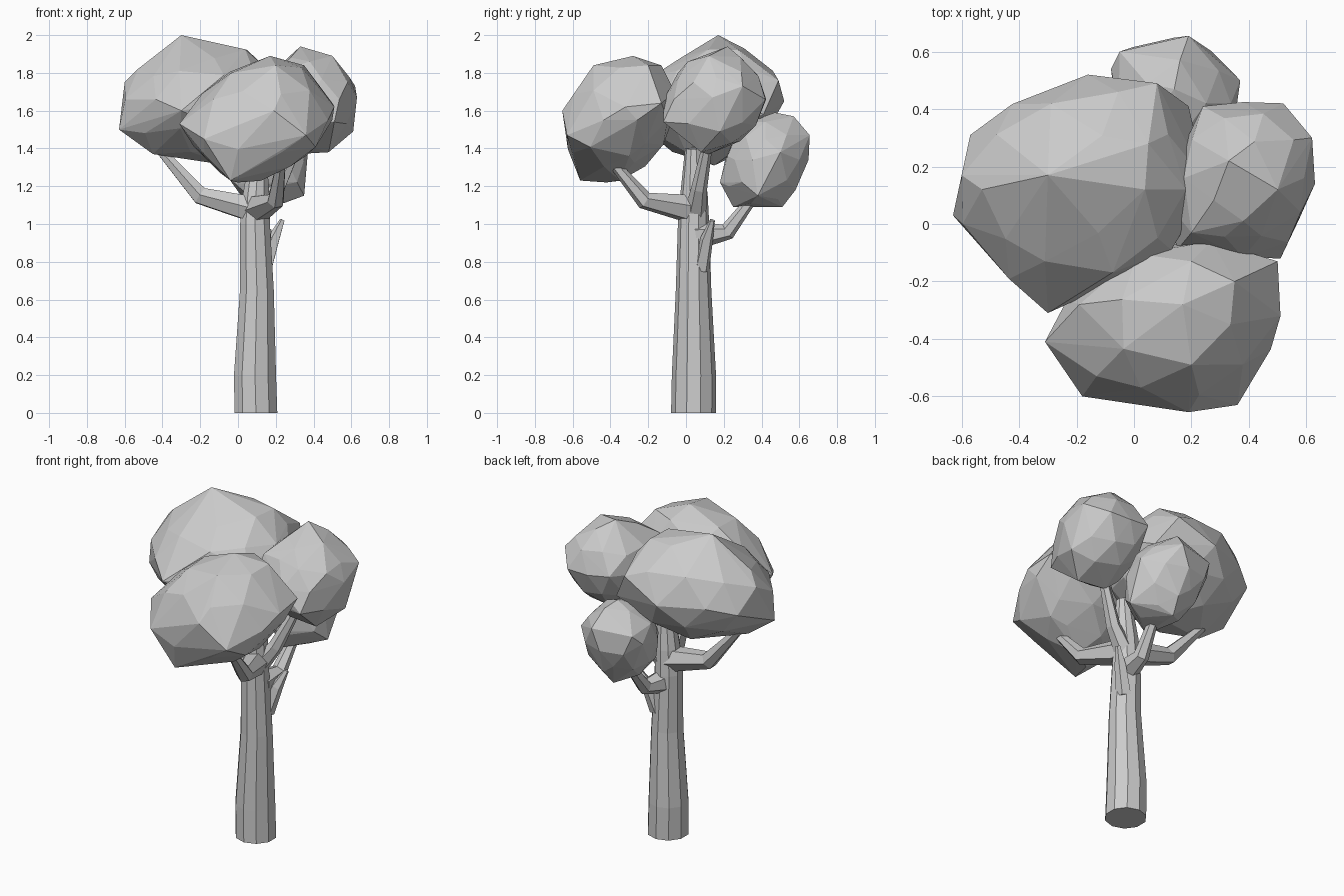
import bpy, bmesh, math
from mathutils import Vector


def finish(bm, name):
    bmesh.ops.recalc_face_normals(bm, faces=bm.faces)
    mesh = bpy.data.meshes.new(name)
    bm.to_mesh(mesh)
    bm.free()
    obj = bpy.data.objects.new(name, mesh)
    bpy.context.collection.objects.link(obj)
    return obj


def limb(name, path, sides):
    """Tapered tube through (x, y, z, radius) stations."""
    bm = bmesh.new()
    pts = [Vector(p[:3]) for p in path]
    rings = []
    for i, p in enumerate(pts):
        d = pts[min(i + 1, len(pts) - 1)] - pts[max(i - 1, 0)]
        if i == 0 and p.z == 0:
            d = Vector((0, 0, 1))
        rot = Vector((0, 0, 1)).rotation_difference(d)
        ring = []
        for k in range(sides):
            a = 2 * math.pi * (k + 0.5) / sides
            off = Vector((math.cos(a), math.sin(a), 0)) * path[i][3]
            ring.append(bm.verts.new(p + rot @ off))
        rings.append(ring)
    for lo, hi in zip(rings, rings[1:]):
        for k in range(sides):
            n = (k + 1) % sides
            bm.faces.new((lo[k], lo[n], hi[n], hi[k]))
    bm.faces.new(rings[0])
    bm.faces.new(rings[-1])
    return finish(bm, name)


def foliage(name, centre, radii, corners, base=0.93):
    """Faceted hull of a slightly shrunken ellipsoid and its key corners."""
    c, r = Vector(centre), Vector(radii)
    keys = [Vector([(p[i] - c[i]) / r[i] for i in range(3)]) for p in corners]
    ball = bmesh.new()
    bmesh.ops.create_icosphere(ball, subdivisions=2, radius=1)
    points = list(keys)
    for v in ball.verts:
        u = v.co.normalized()
        angles = [u.angle(q) for q in keys]
        if min(angles) < 0.3:      # the corner itself replaces this vertex
            continue
        weights = [math.exp(-(a / 0.4) ** 2) for a in angles]
        pull = 0.15 + sum(w * q.length for w, q in zip(weights, keys))
        points.append(u * base * pull / (0.15 + sum(weights)))
    ball.free()
    bm = bmesh.new()
    for p in points:
        bm.verts.new(c + Vector([p[i] * r[i] for i in range(3)]))
    bmesh.ops.convex_hull(bm, input=bm.verts)
    bmesh.ops.delete(bm, geom=[v for v in bm.verts if not v.link_faces],
                     context='VERTS')
    return finish(bm, name)


# Trunk
limb("trunk", [(0.095, 0.04, 0, 0.119), (0.09, 0.042, 0.2, 0.117),
               (0.1, 0.04, 0.65, 0.094), (0.09, 0.04, 1.0, 0.083),
               (0.095, 0.042, 1.15, 0.073), (0.11, 0.04, 1.4, 0.045)], 10)

# Branches
limb("left_branch", [(0.07, 0.04, 1.08, 0.075), (-0.2, 0.06, 1.15, 0.052),
                     (-0.42, 0.09, 1.4, 0.025)], 6)
limb("front_branch", [(0.1, 0.03, 1.08, 0.08), (0.2, -0.22, 1.125, 0.048),
                      (0.23, -0.4, 1.34, 0.025)], 6)
limb("back_branch", [(0.11, 0.06, 0.94, 0.075), (0.13, 0.22, 0.96, 0.045),
                     (0.15, 0.37, 1.16, 0.025)], 6)
limb("right_branch", [(0.11, 0.05, 1.06, 0.06), (0.21, 0.07, 1.19, 0.042),
                      (0.33, 0.12, 1.45, 0.025)], 6)
limb("dead_twig", [(0.14, 0.08, 0.76, 0.045), (0.19, 0.11, 0.92, 0.035),
                   (0.235, 0.14, 1.02, 0.014)], 5)

# Foliage clumps
foliage("left_foliage", (-0.18, 0.12, 1.66), (0.44, 0.39, 0.33), [
    (-0.63, 0.03, 1.5), (-0.6, 0.17, 1.75), (-0.57, 0.31, 1.62),
    (-0.3, 0.17, 2.0), (-0.16, 0.52, 1.65), (0.08, 0.49, 1.76),
    (0.19, 0.41, 1.58), (0.05, 0.28, 1.92), (-0.31, -0.13, 1.81),
    (-0.3, -0.31, 1.6), (-0.45, 0.03, 1.37), (-0.05, 0.15, 1.31),
    (0.25, 0.15, 1.7), (0.13, -0.09, 1.72), (-0.23, 0.0, 1.89)])
foliage("front_foliage", (0.12, -0.35, 1.55), (0.39, 0.29, 0.31), [
    (-0.31, -0.41, 1.53), (-0.19, -0.28, 1.69), (0.17, -0.28, 1.89),
    (0.35, -0.2, 1.84), (0.5, -0.13, 1.64), (0.51, -0.32, 1.62),
    (0.36, -0.63, 1.47), (0.19, -0.655, 1.6), (-0.18, -0.6, 1.45),
    (-0.04, -0.56, 1.23), (0.0, -0.42, 1.22), (0.36, -0.3, 1.36),
    (0.27, -0.06, 1.7), (0.2, -0.12, 1.42), (-0.13, -0.53, 1.66),
    (0.2, -0.49, 1.84), (0.2, -0.13, 1.84)])
foliage("right_foliage", (0.38, 0.16, 1.66), (0.25, 0.26, 0.27), [
    (0.33, 0.22, 1.94), (0.5, 0.12, 1.89), (0.62, 0.3, 1.73),
    (0.63, 0.14, 1.67), (0.61, 0.18, 1.49), (0.51, -0.12, 1.54),
    (0.48, 0.08, 1.38), (0.52, 0.42, 1.66), (0.24, 0.41, 1.68),
    (0.2, -0.03, 1.8), (0.31, 0.12, 1.37), (0.58, 0.04, 1.75),
    (0.38, 0.01, 1.86), (0.15, -0.09, 1.62)])
foliage("back_foliage", (0.14, 0.42, 1.34), (0.22, 0.22, 0.245), [
    (0.19, 0.655, 1.47), (0.14, 0.47, 1.59), (0.37, 0.5, 1.38),
    (0.35, 0.38, 1.15), (0.12, 0.25, 1.09), (0.14, 0.51, 1.09),
    (0.14, 0.18, 1.22), (-0.08, 0.54, 1.4), (-0.05, 0.6, 1.46),
    (0.16, 0.58, 1.18), (0.16, 0.57, 1.57), (0.2, 0.22, 1.36)])
